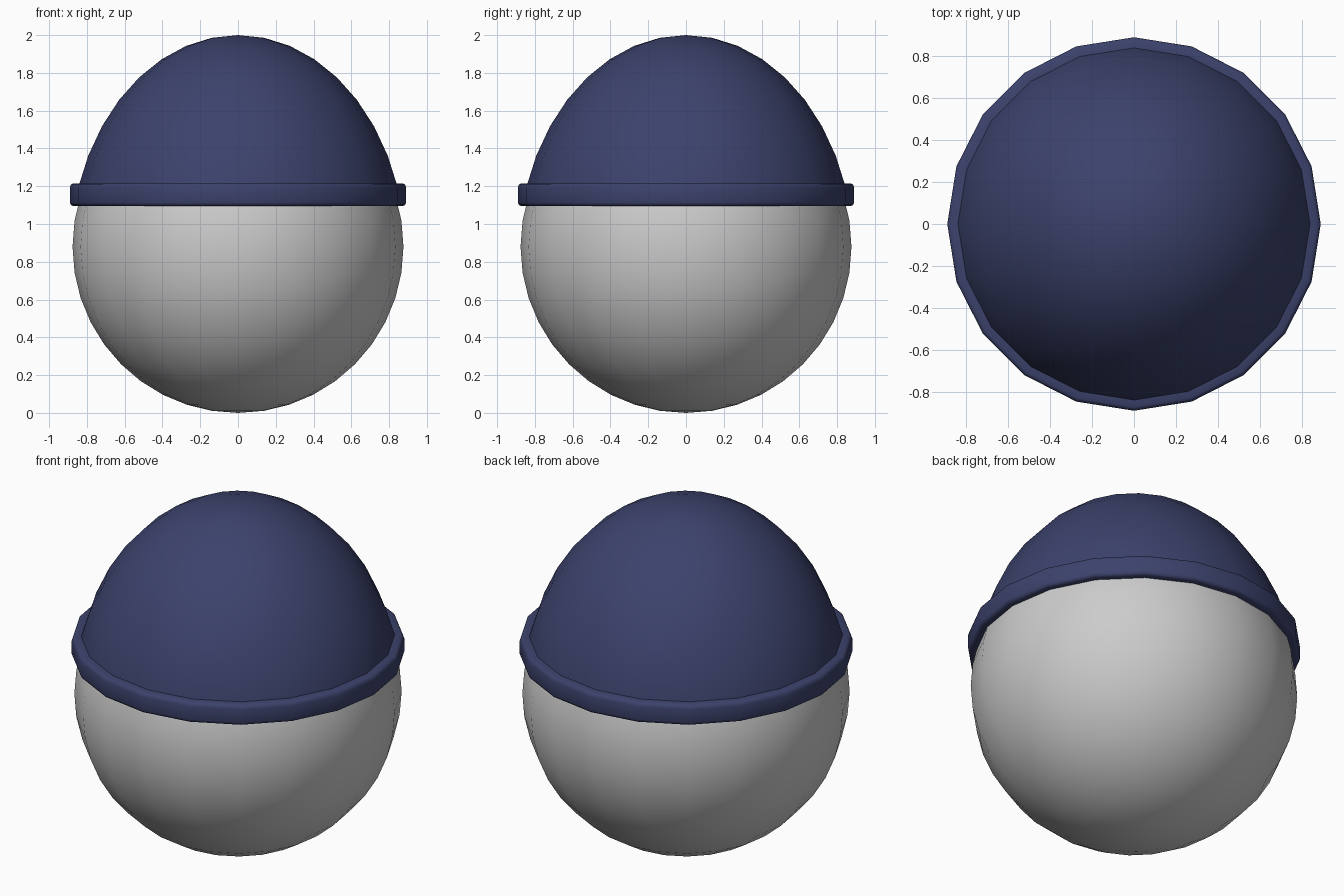
import bpy, bmesh
from math import sin, cos, pi, radians

if "Cube" in bpy.data.objects:
    bpy.data.objects.remove(bpy.data.objects["Cube"])

SEG = 20


def lathe(name, profile, mat=None, closed=False, angle=35):
    """Revolve (radius, z) points around z; radius 0 gives a pole."""
    bm = bmesh.new()
    rings = []
    for r, z in profile:
        if r < 1e-5:
            rings.append([bm.verts.new((0, 0, z))] * SEG)
        else:
            rings.append([bm.verts.new((r * cos(2 * pi * i / SEG), r * sin(2 * pi * i / SEG), z))
                          for i in range(SEG)])
    pairs = list(zip(rings, rings[1:]))
    if closed:
        pairs.append((rings[-1], rings[0]))
    for a, b in pairs:
        for i in range(SEG):
            j = (i + 1) % SEG
            bm.faces.new(list(dict.fromkeys((a[i], a[j], b[j], b[i]))))
    bmesh.ops.recalc_face_normals(bm, faces=bm.faces[:])
    mesh = bpy.data.meshes.new(name)
    bm.to_mesh(mesh)
    bm.free()
    obj = bpy.data.objects.new(name, mesh)
    bpy.context.collection.objects.link(obj)
    if mat:
        mesh.materials.append(mat)
    bpy.ops.object.select_all(action='DESELECT')
    obj.select_set(True)
    bpy.context.view_layer.objects.active = obj
    bpy.ops.object.shade_smooth_by_angle(angle=radians(angle))
    return obj


def arc(rx, rz, zc, start, end):
    """Points on an ellipse in 9 degree steps, counted from the top pole."""
    return [(rx * sin(k * pi / 20), zc + rz * cos(k * pi / 20)) for k in range(start, end + 1)]


navy = bpy.data.materials.new("navy")
navy.diffuse_color = (0.045, 0.055, 0.15, 1)
navy.use_nodes = True
navy.node_tree.nodes["Principled BSDF"].inputs["Base Color"].default_value = navy.diffuse_color

# round head: full sphere
lathe("head", arc(0.876, 0.88, 0.88, 0, 20))

# tall cap dome, ending inside the brim
lathe("cap_dome", arc(0.89, 1.17, 0.83, 0, 8) + [(0.85, 1.15)], navy)

# bevelled band around the cap edge
lathe("cap_brim", [(0.83, 1.095), (0.872, 1.095), (0.885, 1.101), (0.89, 1.115),
                   (0.89, 1.192), (0.885, 1.208), (0.872, 1.215), (0.83, 1.215)],
      navy, closed=True, angle=50)
